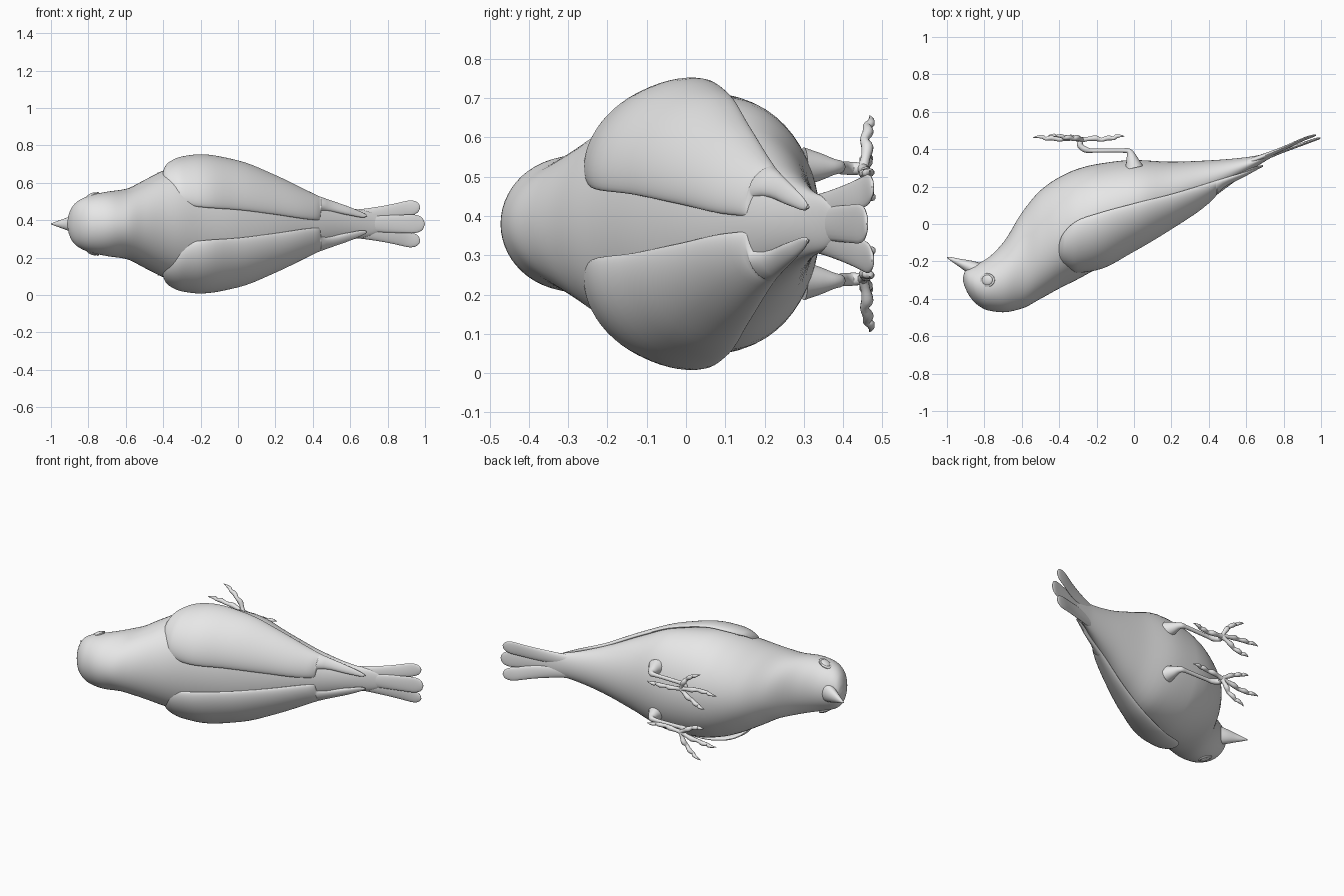
import bpy, bmesh, math
from mathutils import Vector

if "Cube" in bpy.data.objects:
    bpy.data.objects.remove(bpy.data.objects["Cube"])

MID = 0.38  # height of the symmetry plane

grey = bpy.data.materials.new("plain_grey")
grey.diffuse_color = (0.8, 0.8, 0.8, 1)
grey.use_nodes = True
grey.node_tree.nodes["Principled BSDF"].inputs["Base Color"].default_value = grey.diffuse_color


def smooth_table(keys, steps, by_first=True):
    """Resample rows of numbers with a monotone cubic, so nothing overshoots."""
    n = len(keys)
    ts = [k[0] for k in keys] if by_first else list(range(n))
    h = [ts[i + 1] - ts[i] for i in range(n - 1)]
    cols = []
    for c in range(len(keys[0])):
        v = [k[c] for k in keys]
        d = [(v[i + 1] - v[i]) / h[i] for i in range(n - 1)]
        m = [d[0]] + [0.0] * (n - 2) + [d[-1]]
        for i in range(1, n - 1):
            if d[i - 1] * d[i] > 0:
                a, b = 2 * h[i] + h[i - 1], h[i] + 2 * h[i - 1]
                m[i] = (a + b) / (a / d[i - 1] + b / d[i])
        out = []
        for i in range(n - 1):
            for s in range(steps):
                t = s / steps
                out.append(v[i] * (2*t**3 - 3*t**2 + 1) + v[i + 1] * (3*t**2 - 2*t**3)
                           + h[i] * (m[i] * (t**3 - 2*t**2 + t) + m[i + 1] * (t**3 - t**2)))
        cols.append(out + [v[-1]])
    return list(zip(*cols))


def finish(name, bm, mirror):
    bmesh.ops.recalc_face_normals(bm, faces=bm.faces)
    me = bpy.data.meshes.new(name)
    bm.to_mesh(me)
    bm.free()
    me.materials.append(grey)
    ob = bpy.data.objects.new(name, me)
    bpy.context.collection.objects.link(ob)
    ob.location.z = MID
    bpy.ops.object.select_all(action='DESELECT')
    ob.select_set(True)
    bpy.context.view_layer.objects.active = ob
    bpy.ops.object.shade_smooth_by_angle(angle=math.radians(45))
    if mirror:
        mod = ob.modifiers.new("mirror", 'MIRROR')
        mod.use_axis = (False, False, True)
        mod.use_mirror_merge = False
    return ob


def loft(name, rings, mirror=False):
    """Skin a list of closed rings and cap both ends."""
    bm = bmesh.new()
    vs = [[bm.verts.new(p) for p in r] for r in rings]
    n = len(vs[0])
    for a, b in zip(vs, vs[1:]):
        for i in range(n):
            bm.faces.new((a[i], a[(i + 1) % n], b[(i + 1) % n], b[i]))
    bm.faces.new(vs[0])
    bm.faces.new(vs[-1])
    return finish(name, bm, mirror)


def tube(name, keys, ref, mirror=False, steps=4, sides=14):
    """Sweep an ellipse along a path of rows: x, y, w, half width, half depth."""
    rows = smooth_table(keys, steps, by_first=False)
    pts = [Vector(r[:3]) for r in rows]
    rings = []
    for i, r in enumerate(rows):
        t = (pts[min(i + 1, len(pts) - 1)] - pts[max(i - 1, 0)]).normalized()
        side = t.cross(Vector(ref)).normalized()
        up = side.cross(t)
        rings.append([pts[i] + side * r[3] * math.cos(a) + up * r[4] * math.sin(a)
                      for a in (2 * math.pi * k / sides for k in range(sides))])
    return loft(name, rings, mirror)


# Body and head: x, back, belly, half width
body = [(-.913, -.31, -.28, .008), (-.905, -.335, -.255, .05), (-.88, -.385, -.235, .10),
        (-.84, -.43, -.215, .132), (-.78, -.462, -.18, .155), (-.7, -.472, -.10, .172),
        (-.6, -.452, .06, .187), (-.5, -.40, .18, .235), (-.4, -.345, .25, .285),
        (-.3, -.295, .295, .32), (-.2, -.24, .32, .335), (0, -.135, .342, .32),
        (.2, -.015, .333, .24), (.4, .125, .34, .15), (.6, .27, .357, .085),
        (.7, .335, .375, .065), (.76, .37, .388, .04)]
loft("body", [[(x, (lo + hi) / 2 + (hi - lo) / 2 * math.cos(a), w * math.sin(a))
               for a in (2 * math.pi * k / 56 for k in range(56))]
              for x, lo, hi, w in smooth_table(body, 5)])

# Wings: x, inner edge y, outer edge y, inner w, outer w
wing = [(-.402, -.16, -.12, .245, .272), (-.395, -.195, -.085, .205, .30),
        (-.37, -.232, -.04, .16, .335), (-.3, -.268, .02, .11, .368),
        (-.2, -.255, .055, .09, .38), (0, -.155, .11, .075, .347),
        (.2, -.035, .16, .05, .268), (.4, .105, .22, .022, .17),
        (.438, .145, .232, .02, .152), (.445, .158, .234, .07, .149),
        (.6, .255, .282, .045, .092), (.67, .295, .306, .034, .06), (.69, .306, .311, .04, .048)]
N = 28
rings = []
for x, yi, yo, wi, wo in smooth_table(wing, 5):
    near_end = min((x + .402) / .05, (.70 - x) / .2, 1)
    h = .019 * math.sqrt(max(near_end, .04))
    outer, inner = [], []
    for k in range(N + 1):
        u = -math.cos(math.pi * k / N)
        t = (u + 1) * math.pi / 4
        dy, dw = yo - yi, wo - wi
        nrm = Vector((0, -dw * math.cos(t), dy * math.sin(t))).normalized()
        p = Vector((x, yo - dy * math.cos(t), wi + dw * math.sin(t)))
        q = math.sqrt(max(0, 1 - u ** 4))
        outer.append(p + nrm * h * (q - 1))
        inner.append(p - nrm * h * (q + 1))
    rings.append(outer + inner[-2:0:-1])
loft("wing", rings, mirror=True)

# Tail feathers with rounded tips
UP = (0, 1, 0)
tube("tail_middle_feather", [(.5, .29, 0, .035, .02), (.65, .338, 0, .042, .016),
     (.8, .392, 0, .046, .01), (.93, .438, 0, .05, .008), (.975, .454, 0, .04, .007),
     (.992, .459, 0, .022, .005), (.998, .461, 0, .004, .002)], UP, sides=20)
tube("tail_side_feather", [(.5, .295, .03, .035, .02), (.65, .345, .04, .038, .016),
     (.8, .405, .06, .04, .01), (.91, .455, .083, .041, .008), (.95, .469, .09, .033, .007),
     (.967, .474, .093, .018, .005), (.973, .475, .094, .004, .002)], UP, True, sides=20)

# Beak
tube("beak", [(-.80, -.262, 0, .07, .045), (-.87, -.232, 0, .05, .036),
     (-.93, -.207, 0, .028, .021), (-.98, -.186, 0, .010, .009),
     (-1.0, -.178, 0, .002, .002)], UP, sides=20)


# Eyes: a flattened ball inside a lid ring
def eye_tilt(p):
    """Turn a flat detail outward from the face."""
    return Vector((-.785 + p[0], -.30 + p[1], .149 + p[2] + .42 * p[0]))


bm = bmesh.new()
bmesh.ops.create_uvsphere(bm, u_segments=20, v_segments=12, radius=.03)
for v in bm.verts:
    v.co = eye_tilt((v.co.x, v.co.y, v.co.z * .5))
finish("eye", bm, True)
bm = bmesh.new()
lid = []
for i in range(24):
    a = 2 * math.pi * i / 24
    lid.append([bm.verts.new(eye_tilt(((.034 + .007 * math.cos(b)) * math.cos(a),
                (.030 + .007 * math.cos(b)) * math.sin(a), .007 * math.sin(b))))
                for b in (math.pi * j / 4 for j in range(8))])
for i in range(24):
    for j in range(8):
        A, B = lid[i], lid[(i + 1) % 24]
        bm.faces.new((A[j], A[(j + 1) % 8], B[(j + 1) % 8], B[j]))
finish("eyelid", bm, True)

# Legs
tube("leg", [(.0, .30, .145, .05, .05), (-.01, .345, .145, .032, .034),
     (-.02, .378, .145, .02, .02), (-.035, .392, .145, .014, .016),
     (-.09, .393, .145, .011, .012), (-.22, .392, .143, .011, .012),
     (-.26, .398, .142, .016, .017), (-.29, .425, .141, .016, .017),
     (-.28, .452, .14, .012, .014)], (0, 0, 1), True)


# Toes: knuckled, with a curved claw at the tip
def toe(name, tip, bend):
    base, tip = Vector((-.28, .45, .14)), Vector(tip)
    keys = []
    for f, rise, r in ((0, 0, .015), (.15, .004, .012), (.32, .006, .016), (.46, -.004, .011),
                       (.62, .003, .014), (.74, -.003, .010), (.80, .006, .011),
                       (.9, .006, .007), (1, 0, .001)):
        p = base.lerp(tip, f) + Vector((0, rise, 0))
        p += Vector(bend) * math.sin(math.pi * f)
        keys.append((p.x, p.y, p.z, r, r))
    tube(name, keys, UP, True, steps=3, sides=10)


toe("outer_toe", (-.43, .467, .275), (.025, 0, .012))
toe("middle_toe", (-.54, .462, .165), (0, 0, .012))
toe("inner_toe", (-.46, .470, .062), (0, 0, -.015))
toe("hind_toe", (-.05, .468, .135), (0, -.004, -.01))
